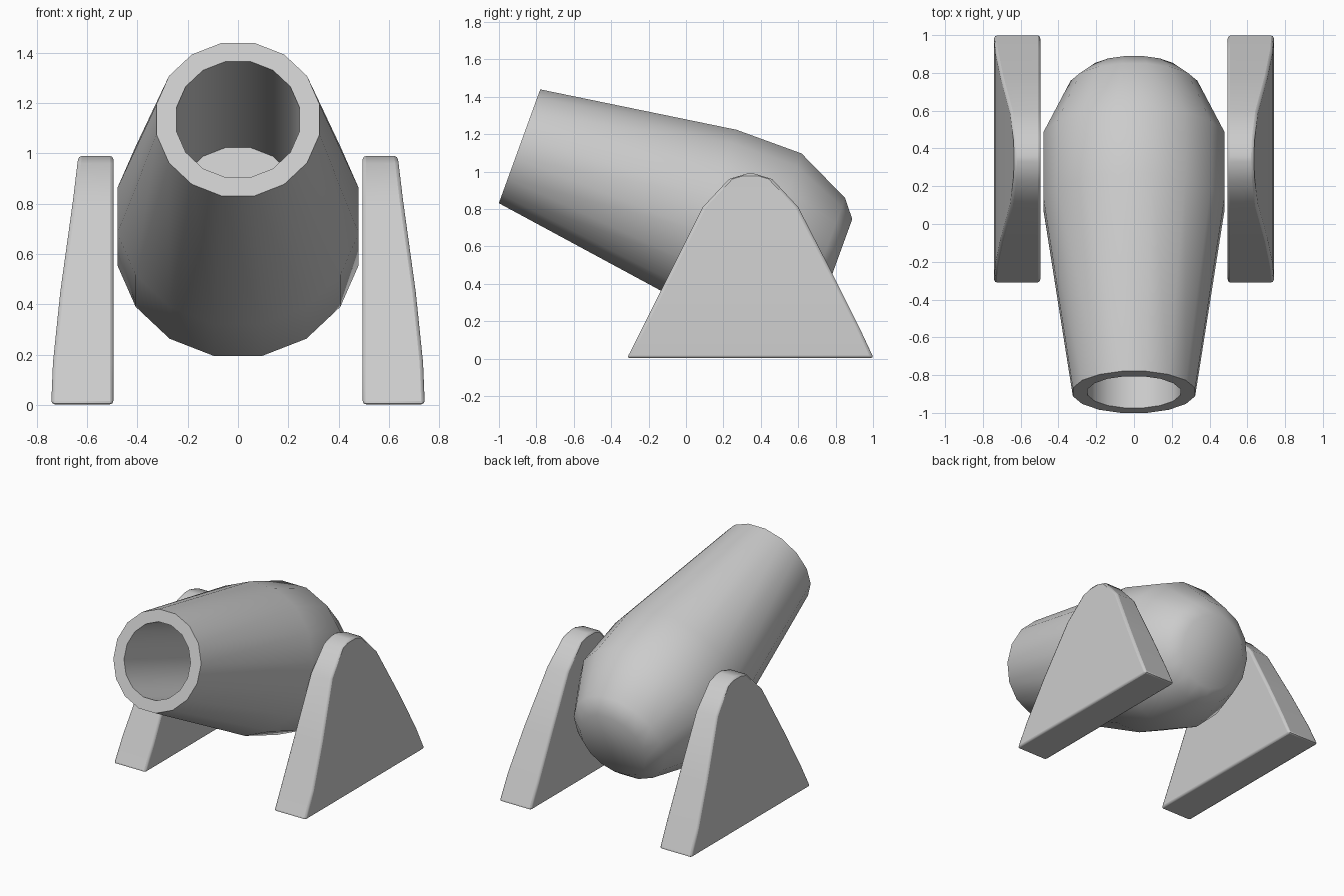
import bpy, bmesh
from math import sin, cos, pi, radians
from mathutils import Vector

if "Cube" in bpy.data.objects:
    bpy.data.objects.remove(bpy.data.objects["Cube"])


def loft(name, rings):
    """Skin a list of equal-length closed rings and cap both ends."""
    bm = bmesh.new()
    loops = [[bm.verts.new(p) for p in ring] for ring in rings]
    n = len(loops[0])
    for a, b in zip(loops, loops[1:]):
        for i in range(n):
            j = (i + 1) % n
            bm.faces.new((a[i], a[j], b[j], b[i]))
    bm.faces.new(loops[0])
    bm.faces.new(loops[-1])
    bmesh.ops.recalc_face_normals(bm, faces=bm.faces)
    mesh = bpy.data.meshes.new(name)
    bm.to_mesh(mesh)
    bm.free()
    obj = bpy.data.objects.new(name, mesh)
    bpy.context.collection.objects.link(obj)
    return obj


def smooth(obj, angle):
    bpy.ops.object.select_all(action='DESELECT')
    obj.select_set(True)
    bpy.context.view_layer.objects.active = obj
    bpy.ops.object.shade_smooth_by_angle(angle=radians(angle))


# Barrel: 16-sided tube with bore, tilted 20 degrees up toward the front
tilt = radians(20)
muzzle = Vector((0, -0.89, 1.135))
axis = Vector((0, cos(tilt), -sin(tilt)))
up = Vector((0, sin(tilt), cos(tilt)))
side = Vector((1, 0, 0))


def ring(s, r, n=16):
    angles = [(i + 0.5) * 2 * pi / n for i in range(n)]
    return [muzzle + axis * s + (side * cos(a) + up * sin(a)) * r for a in angles]


# (distance behind the muzzle, radius), from the bore floor out to the breech
profile = [(1.0, 0.25), (0, 0.25), (0, 0.33), (1.06, 0.489),
           (1.43, 0.489), (1.73, 0.342), (1.805, 0.247)]
barrel = loft("barrel", [ring(s, r) for s, r in profile])
smooth(barrel, 55)

# Side supports: rounded triangles, thinner toward the top
# (height, front y, back y, outer x)
rows = [(0.003, -0.315, 1.003, 0.742), (0.17, -0.23, 0.925, 0.735),
        (0.45, -0.09, 0.785, 0.706), (0.81, 0.09, 0.60, 0.656),
        (0.96, 0.23, 0.46, 0.638), (0.99, 0.33, 0.36, 0.634)]
inner = 0.495
for name, sx in (("left_support", -1), ("right_support", 1)):
    support = loft(name, [[(sx * inner, y0, z), (sx * x, y0, z),
                           (sx * x, y1, z), (sx * inner, y1, z)]
                          for z, y0, y1, x in rows])
    smooth(support, 60)
    bevel = support.modifiers.new("rounded_edges", 'BEVEL')
    bevel.width = 0.014
    bevel.segments = 2
    bevel.limit_method = 'ANGLE'
    bevel.angle_limit = radians(55)
    bpy.ops.object.modifier_apply(modifier=bevel.name)
    smooth(support, 60)
